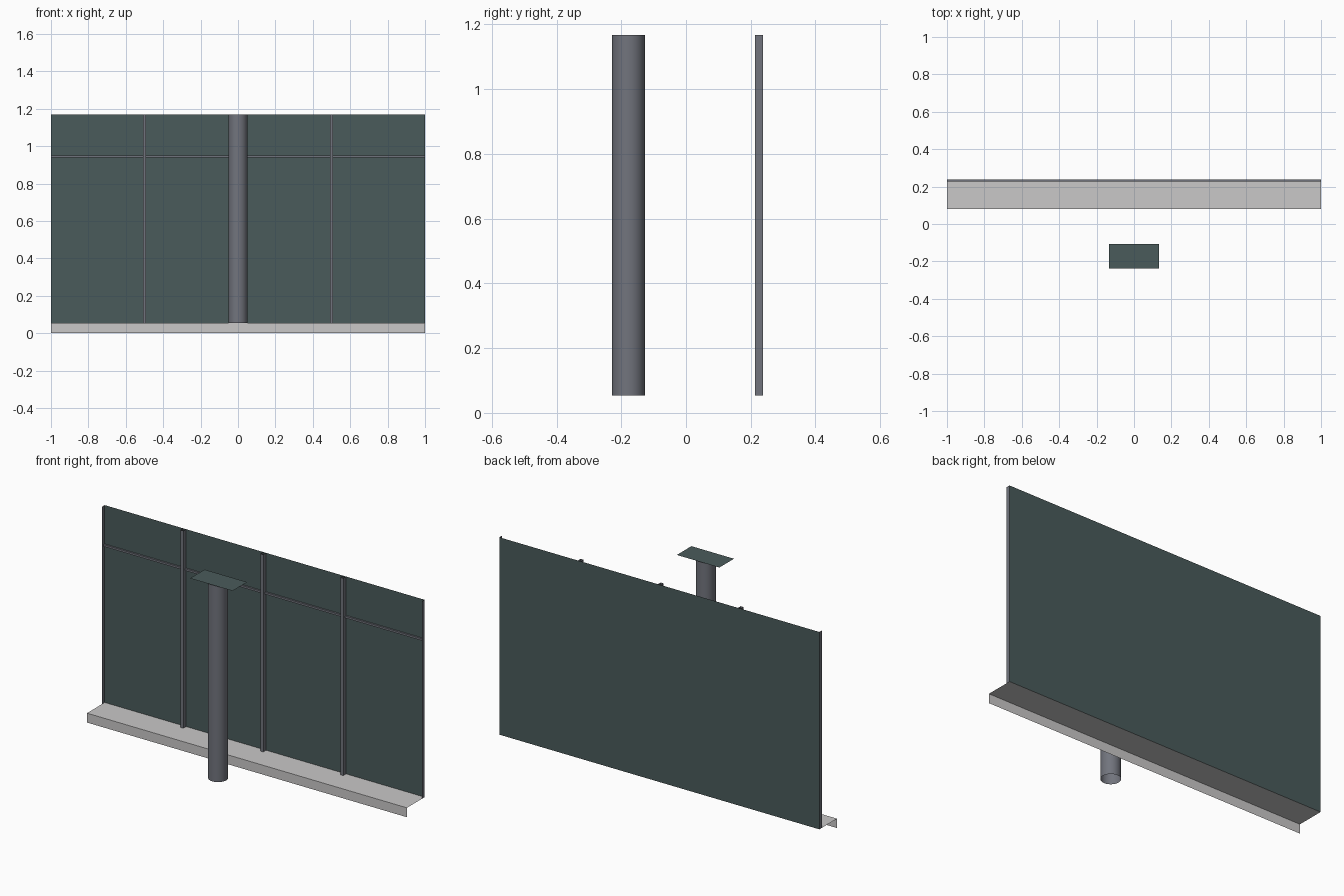
import bpy

if "Cube" in bpy.data.objects:
    bpy.data.objects.remove(bpy.data.objects["Cube"], do_unlink=True)


def material(name, srgb):
    colour = [((c + 0.055) / 1.055) ** 2.4 for c in srgb] + [1.0]
    m = bpy.data.materials.new(name)
    m.use_nodes = True
    m.diffuse_color = colour
    m.node_tree.nodes["Principled BSDF"].inputs["Base Color"].default_value = colour
    return m


slate = material("slate green", (0.29, 0.355, 0.355))
steel = material("steel grey", (0.445, 0.455, 0.49))
stone = material("pale stone", (0.79, 0.785, 0.785))

BASE, TOP, BACK = 0.053, 1.168, 0.238


def sweep(name, profile, offset, mat):
    """Sheet made by moving an open profile along one straight offset."""
    n = len(profile)
    moved = [tuple(a + b for a, b in zip(p, offset)) for p in profile]
    faces = [(i, i + 1, n + i + 1, n + i) for i in range(n - 1)]
    mesh = bpy.data.meshes.new(name)
    mesh.from_pydata(profile + moved, [], faces)
    mesh.materials.append(mat)
    obj = bpy.data.objects.new(name, mesh)
    bpy.context.collection.objects.link(obj)
    return obj


# Back wall panel
sweep("wall_panel", [(-1, BACK, BASE), (1, BACK, BASE)], (0, 0, TOP - BASE), slate)

# Sill with its drop lip
sweep("sill", [(-1, 0.08, 0), (-1, 0.08, BASE), (-1, BACK, BASE)], (2, 0, 0), stone)

# Upright channels, open at the ends
FRONT, HALF = 0.213, 0.009
for i, x in enumerate((-0.5, 0, 0.5)):
    sweep(f"mullion_{i + 1}",
          [(x - HALF, BACK, BASE), (x - HALF, FRONT, BASE),
           (x + HALF, FRONT, BASE), (x + HALF, BACK, BASE)],
          (0, 0, TOP - BASE), steel)

# Thin end strips
for side, x in (("right", -1), ("left", 1)):
    sweep(f"end_strip_{side}", [(x, FRONT, BASE), (x, BACK, BASE)],
          (0, 0, TOP - BASE), steel)

# Horizontal rail
sweep("transom", [(-1, BACK, 0.938), (-1, 0.228, 0.938),
                  (-1, 0.228, 0.949), (-1, BACK, 0.949)], (2, 0, 0), steel)

# Round column, open at the ends
bpy.ops.mesh.primitive_cylinder_add(vertices=32, radius=0.051, depth=TOP - BASE,
                                    end_fill_type='NOTHING',
                                    location=(0, -0.178, (TOP + BASE) / 2))
column = bpy.context.object
column.name = "column"
column.data.materials.append(steel)
bpy.ops.object.shade_smooth_by_angle()

# Cap plate over the column
sweep("cap_plate", [(-0.133, -BACK, TOP), (0.133, -BACK, TOP)], (0, 0.13, 0), slate)
